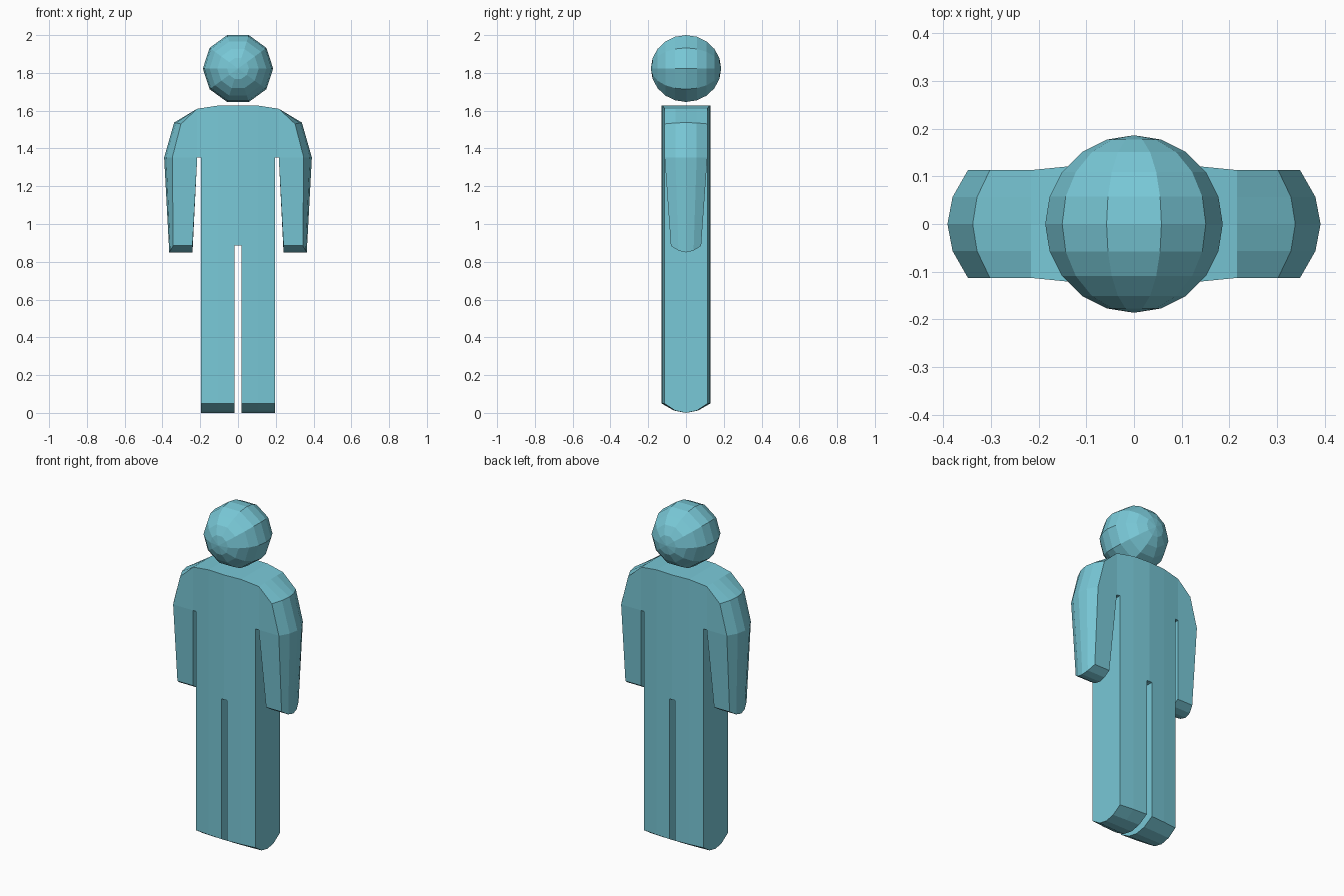
import bpy, bmesh, math
from mathutils import Matrix

if "Cube" in bpy.data.objects:
    bpy.data.objects.remove(bpy.data.objects["Cube"])

teal = bpy.data.materials.new("teal")
teal.diffuse_color = (0.19, 0.58, 0.68, 1)
teal.use_nodes = True
teal.node_tree.nodes["Principled BSDF"].inputs["Base Color"].default_value = teal.diffuse_color


def add_object(name, bm):
    bmesh.ops.recalc_face_normals(bm, faces=bm.faces[:])
    mesh = bpy.data.meshes.new(name)
    bm.to_mesh(mesh)
    bm.free()
    mesh.materials.append(teal)
    obj = bpy.data.objects.new(name, mesh)
    bpy.context.collection.objects.link(obj)
    return obj


# Head: ten-sided ball with its poles facing front and back
bm = bmesh.new()
bmesh.ops.create_uvsphere(
    bm, u_segments=10, v_segments=10, radius=0.186,
    matrix=Matrix.Translation((0, 0, 1.823))
    @ Matrix.Rotation(math.pi / 2, 4, 'X') @ Matrix.Rotation(math.pi / 2, 4, 'Z'))
add_object("head", bm)

# Body half, seen from the front: x, z, half depth, bulge in x and z at mid depth
points = {
    "neck": (0, 1.627, .13, 0, 0), "collar": (.106, 1.627, .124, 0, 0),
    "shoulder": (.216, 1.61, .113, 0, 0),
    "deltoid": (.302, 1.53, .113, .036, .007),
    "elbow": (.348, 1.352, .113, .043, 0),
    "hand_out": (.343, .885, .08, .021, -.035),
    "hand_in": (.241, .885, .08, 0, -.035),
    "armpit": (.216, 1.352, .113, 0, 0), "side": (.195, 1.352, .115, 0, 0),
    "chest": (.106, 1.352, .124, 0, 0), "chest_mid": (0, 1.352, .13, 0, 0),
    "crotch_mid": (0, .885, .13, 0, 0), "crotch": (.018, .885, .129, 0, 0),
    "thigh": (.106, .885, .124, 0, 0), "hip": (.195, .885, .115, 0, 0),
    "foot_in": (.018, .05, .129, 0, -.05), "foot": (.106, .05, .124, 0, -.05),
    "foot_out": (.195, .05, .115, 0, -.05),
}
panels = [p.split() for p in (
    "neck collar chest chest_mid",
    "collar shoulder armpit side chest",
    "shoulder deltoid elbow armpit",
    "armpit elbow hand_out hand_in",
    "chest_mid chest thigh crotch crotch_mid",
    "chest side hip thigh",
    "crotch thigh foot foot_in",
    "thigh hip foot_out foot",
)]
stations = [(-1, 0), (-.5, .75), (0, 1), (.5, .75), (1, 0)]

bm = bmesh.new()
verts = {}


def vert(name, i):
    if (name, i) not in verts:
        x, z, depth, dx, dz = points[name]
        t, bulge = stations[i]
        verts[name, i] = bm.verts.new((x + dx * bulge, t * depth, z + dz * bulge))
    return verts[name, i]


# Front and back panels
edges = {}
for panel in panels:
    for i in (0, 4):
        bm.faces.new([vert(n, i) for n in panel])
    for a, b in zip(panel, panel[1:] + panel[:1]):
        edges.setdefault(frozenset((a, b)), []).append((a, b))

# Rounded side walls along every outer edge of the silhouette
for uses in edges.values():
    a, b = uses[0]
    if len(uses) > 1 or points[a][0] == points[b][0] == 0:
        continue
    for i in range(4):
        bm.faces.new([vert(a, i), vert(b, i), vert(b, i + 1), vert(a, i + 1)])

# Mirror to the other side and weld the centre line
bmesh.ops.mirror(bm, geom=bm.verts[:] + bm.edges[:] + bm.faces[:], axis='X',
                 merge_dist=0.0001)
bmesh.ops.remove_doubles(bm, verts=bm.verts[:], dist=0.0001)
add_object("body", bm)
